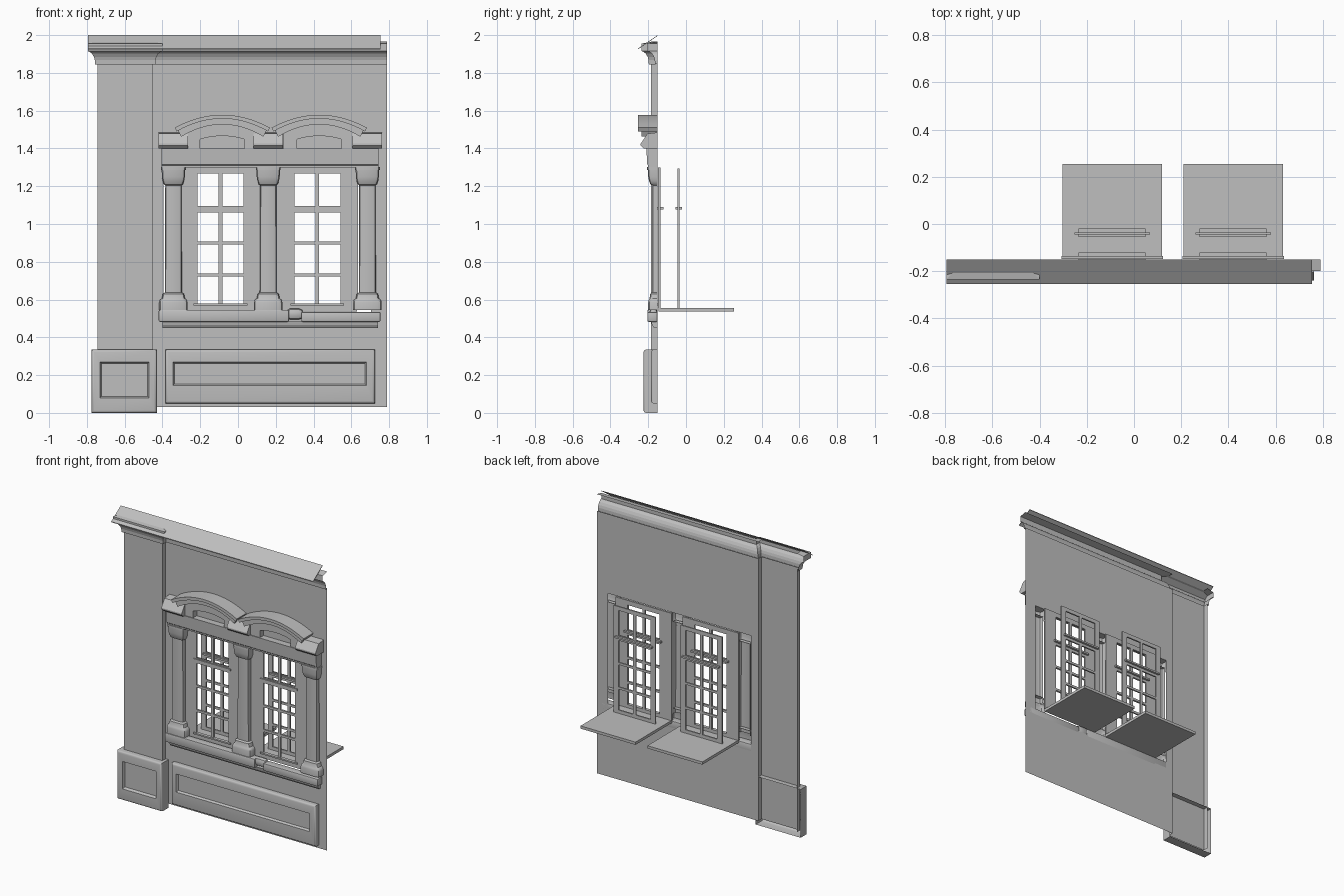
import bpy, bmesh, math

old = bpy.data.objects.get("Cube")
if old:
    bpy.data.objects.remove(old, do_unlink=True)

GREY = (0.52, 0.52, 0.52, 1)
plaster = bpy.data.materials.new("plaster_grey")
plaster.use_nodes = True
plaster.diffuse_color = GREY
plaster.node_tree.nodes["Principled BSDF"].inputs["Base Color"].default_value = GREY

BACK = -0.15  # wall plane


def finish(name, bm, smooth=False):
    bmesh.ops.recalc_face_normals(bm, faces=bm.faces)
    mesh = bpy.data.meshes.new(name)
    bm.to_mesh(mesh)
    bm.free()
    obj = bpy.data.objects.new(name, mesh)
    bpy.context.collection.objects.link(obj)
    mesh.materials.append(plaster)
    if smooth:
        bpy.ops.object.select_all(action='DESELECT')
        obj.select_set(True)
        bpy.context.view_layer.objects.active = obj
        bpy.ops.object.shade_smooth_by_angle(angle=math.radians(35))
    return obj


def loft(name, loops, closed=True, cap=False, smooth=False):
    """Skin a list of equal-length point loops; cap fills the last one."""
    bm = bmesh.new()
    rings = [[bm.verts.new(p) for p in loop] for loop in loops]
    n = len(rings[0])
    for a, b in zip(rings, rings[1:]):
        for i in range(n if closed else n - 1):
            j = (i + 1) % n
            bm.faces.new((a[i], a[j], b[j], b[i]))
    if cap:
        bm.faces.new(rings[-1])
    return finish(name, bm, smooth)


def boxes(name, items, bevel=0):
    """One object from several (x0, x1, y0, y1, z0, z1) boxes."""
    bm = bmesh.new()
    for x0, x1, y0, y1, z0, z1 in items:
        vs = bmesh.ops.create_cube(bm, size=1)["verts"]
        for v in vs:
            v.co = (x1 if v.co.x > 0 else x0, y1 if v.co.y > 0 else y0, z1 if v.co.z > 0 else z0)
    if bevel:
        bmesh.ops.bevel(bm, geom=bm.edges[:], offset=bevel, segments=2, affect='EDGES', profile=0.5)
    return finish(name, bm, bevel > 0)


def rect(x0, x1, z0, z1, y, inset=0):
    x0, x1, z0, z1 = x0 + inset, x1 - inset, z0 + inset, z1 - inset
    return [(x0, y, z0), (x1, y, z0), (x1, y, z1), (x0, y, z1)]


def prism(name, profile, x0, x1):
    """Extrude a (y, z) profile along x."""
    bm = bmesh.new()
    ends = [[bm.verts.new((x, y, z)) for y, z in profile] for x in (x0, x1)]
    n = len(profile)
    for i in range(n):
        j = (i + 1) % n
        bm.faces.new((ends[0][i], ends[0][j], ends[1][j], ends[1][i]))
    for end in ends:
        bm.faces.new(end)
    return finish(name, bm)


def panel(name, outer, inner, front, depth):
    """Hollow-backed raised panel with rounded rim and sunken field."""
    r = 0.014
    rim = [rect(*outer, front + r * (1 - math.sin(a)), r * (1 - math.cos(a)))
           for a in (0, math.pi / 6, math.pi / 3, math.pi / 2)]
    loft(name, [rect(*outer, BACK)] + rim +
         [rect(*inner, front), rect(*inner, front + depth, 0.008)], cap=True, smooth=True)


# Wall with one broad window opening
loft("wall", [rect(-0.45, 0.79, 0.03, 1.85, BACK), rect(-0.395, 0.705, 0.5, 1.345, BACK)])

# Corner pilaster, open at the back
PX0, PX1, PY = -0.745, -0.45, -0.185
loft("corner_pilaster", [[(x, y, z) for x, y in
     ((PX0, BACK), (PX0, PY), (PX1, PY), (PX1, BACK))] for z in (0.03, 1.85)], closed=False)
panel("pilaster_pedestal", (-0.775, -0.43, 0, 0.335), (-0.73, -0.47, 0.08, 0.27), -0.225, 0.02)
panel("wall_panel", (-0.385, 0.725, 0.05, 0.335), (-0.345, 0.68, 0.145, 0.27), -0.185, 0.015)

# Top cornice moulding, breaking forward around the pilaster
cornice = [(0, 1.845), (0.012, 1.845), (0.013, 1.868), (0.018, 1.885), (0.028, 1.902),
           (0.042, 1.913), (0.05, 1.915), (0.05, 1.955), (0, 1.965)]
loft("cornice", [[(PX0 - d, BACK, z), (PX0 - d, PY - d, z), (PX1 + d, PY - d, z),
     (PX1 + d, BACK - d, z), (0.79, BACK - d, z)] for d, z in cornice], closed=False)
prism("sloping_roof_sheet", [(-0.255, 1.924), (-0.15, 1.996), (-0.15, 2.0), (-0.255, 1.928)],
      -0.795, 0.755)


# Columns with swelling bases and capitals
def section(cx, half, front, z):
    c = min(0.02, half * 0.3)
    side = [(half, BACK), (half, front + c), (half - c * 0.3, front + c * 0.3), (half - c, front)]
    pts = side + [(-x, y) for x, y in reversed(side)]
    return [(cx + x, y, z) for x, y in pts]


def turned(name, cx, steps):
    loft(name, [section(cx, w, f, z) for z, w, f in steps], closed=False, cap=True, smooth=True)


SHAFT = [(0.6, 0.045, -0.178), (1.24, 0.043, -0.178)]
BASE = [(0.545, 0.075, -0.2), (0.585, 0.075, -0.2), (0.598, 0.071, -0.197), (0.606, 0.061, -0.193),
        (0.63, 0.056, -0.19), (0.637, 0.046, -0.181)]
CAPITAL = [(1.205, 0.043, -0.178), (1.21, 0.05, -0.188), (1.228, 0.057, -0.196),
           (1.25, 0.061, -0.2), (1.285, 0.062, -0.202), (1.287, 0.066, -0.206), (1.302, 0.066, -0.206)]
for side, cx in (("right", -0.342), ("middle", 0.16), ("left", 0.685)):
    turned(side + "_column_shaft", cx, SHAFT)
    turned(side + "_column_base", cx, BASE)
    turned(side + "_column_capital", cx, CAPITAL)
    # Impost block with weathered sloping top
    prism(side + "_impost_block", [(BACK, 1.4), (-0.225, 1.4), (-0.24, 1.415), (-0.24, 1.425),
          (-0.205, 1.478), (BACK, 1.485)], cx - 0.078, cx + 0.078)

# Entablature and lower ledge
prism("entablature", [(BACK, 1.3), (-0.2, 1.3), (-0.2, 1.31), (-0.205, 1.315), (-0.21, 1.4), (BACK, 1.4)],
      -0.405, 0.745)
boxes("window_ledge_right_part", [(-0.42, 0.27, -0.205, BACK, 0.482, 0.546)], 0.008)
boxes("window_ledge_left_part", [(0.335, 0.755, -0.205, BACK, 0.482, 0.535)], 0.008)
boxes("ledge_broken_scroll", [(0.255, 0.345, -0.195, BACK, 0.495, 0.552)], 0.02)
prism("ledge_under_moulding", [(BACK, 0.45), (-0.17, 0.45), (-0.18, 0.465), (-0.185, 0.485), (BACK, 0.485)],
      -0.4, 0.74)


# Arched pediments
def arc(cx, half, z_end, rise, n=16):
    return [(cx + half * t, z_end + rise * (1 - t * t)) for t in (2 * i / n - 1 for i in range(n + 1))]


def arch_band(name, cx, half, z_end, rise, thick, front):
    top = arc(cx, half, z_end, rise)
    low = arc(cx, half - thick * 0.5, z_end - thick, rise)
    rows = [[(x, y, z) for x, z in line] for line, y in
            ((top, BACK), (top, front), (low, front), (low, BACK), (top, BACK))]
    bm = bmesh.new()
    grid = [[bm.verts.new(p) for p in row] for row in rows[:4]]
    n = len(top)
    for k in range(4):
        a, b = grid[k], grid[(k + 1) % 4]
        for i in range(n - 1):
            bm.faces.new((a[i], a[i + 1], b[i + 1], b[i]))
    for i in (0, n - 1):
        bm.faces.new([g[i] for g in grid])
    finish(name, bm, True)


def arched_loop(cx, half, z0, z_end, rise, y):
    pts = [(cx - half, z0)] + arc(cx, half, z_end, rise) + [(cx + half, z0)]
    return [(x, y, z) for x, z in pts]


def window(name, cx, y0, y1, half, z0, z1, bar_y):
    """Casement: outer frame, transom rail, glazing bars."""
    h, m = 0.122, 0.01
    lo, hi = 0.578, 1.268
    bars = [(cx - half, cx - h, y0, y1, z0, z1), (cx + h, cx + half, y0, y1, z0, z1),
            (cx - h, cx + h, y0, y1, z0, lo), (cx - h, cx + h, y0, y1, hi, z1),
            (cx - m, cx + m, y0, y1, lo, hi), (cx - h, cx + h, y0, y1, 1.06, 1.095)]
    bars += [(cx - h, cx + h, y0, y1, z - m * 0.8, z + m * 0.8) for z in (0.9, 0.73)]
    bars += [(cx - 0.142, cx + 0.142, *bar_y, 1.078, 1.09)]
    boxes(name, bars)


for side, cx in (("right", -0.093), ("left", 0.42)):
    arch_band(side + "_arch_cap", cx + 0.01, 0.252, 1.51, 0.068, 0.02, -0.255)
    arch_band(side + "_arch_moulding", cx + 0.01, 0.235, 1.497, 0.065, 0.035, -0.235)
    loft(side + "_pediment_field",
         [arched_loop(cx + 0.01, 0.19, 1.395, 1.485, 0.045, BACK),
          arched_loop(cx + 0.01, 0.19, 1.395, 1.485, 0.045, -0.205),
          arched_loop(cx + 0.01, 0.118, 1.4, 1.448, 0.018, -0.205),
          arched_loop(cx + 0.01, 0.118, 1.4, 1.448, 0.018, -0.165)], cap=True)
    window(side + "_outer_window", cx, -0.148, -0.135, 0.215, 0.555, 1.3, (-0.155, -0.12))
    window(side + "_inner_window", cx, -0.045, -0.035, 0.16, 0.555, 1.295, (-0.055, -0.02))
    boxes(side + "_outer_bottom_bar", [(cx - 0.142, cx + 0.142, -0.158, -0.135, 0.568, 0.578)])
    boxes(side + "_inner_sill_board", [(cx - 0.211, cx + 0.211, -0.145, 0.255, 0.536, 0.555)])
